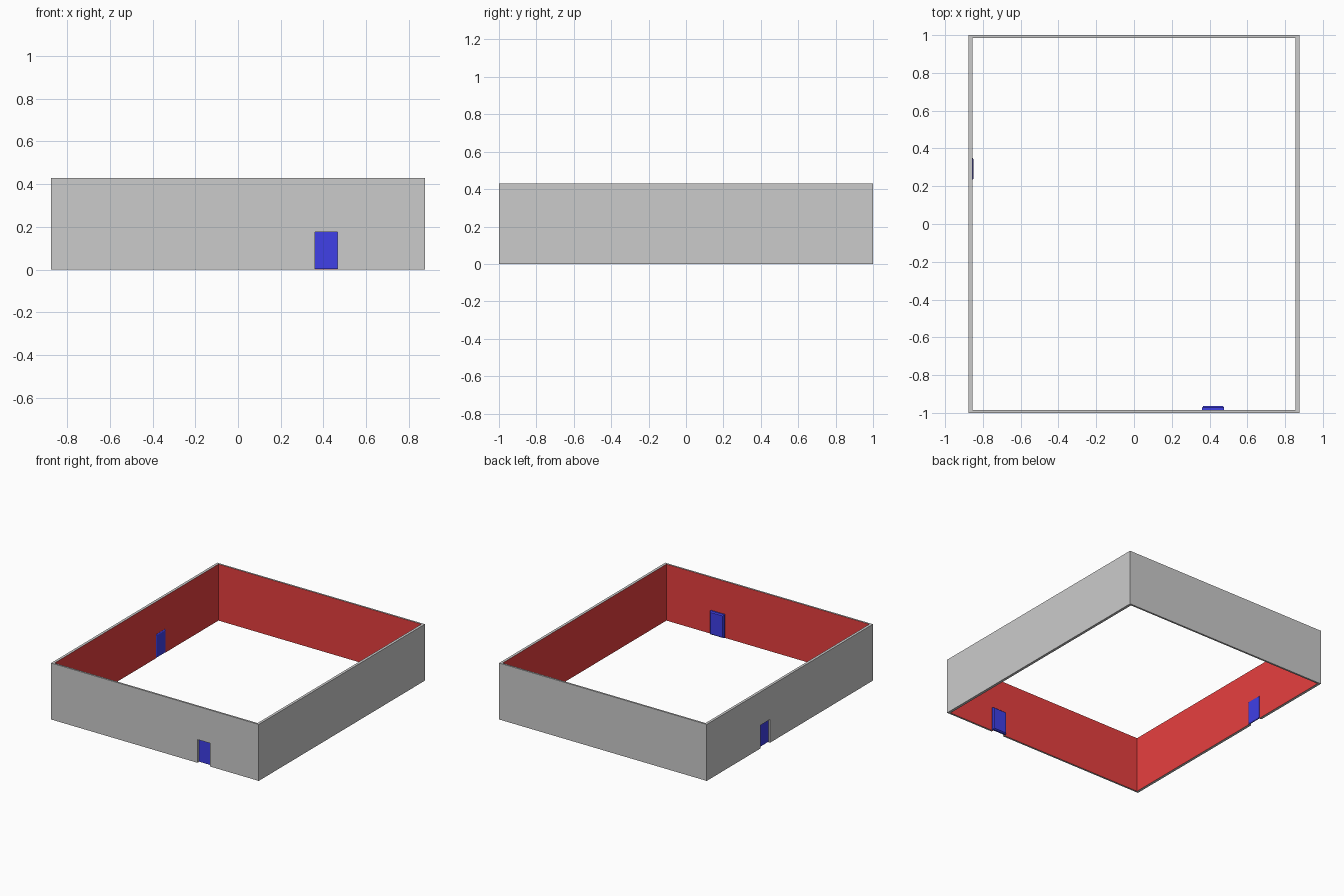
import bpy, bmesh
from math import radians
from mathutils import Matrix

if "Cube" in bpy.data.objects:
    bpy.data.objects.remove(bpy.data.objects["Cube"])

HX, HY, H = 0.875, 1.0, 0.43
T_SIDE, T_END = 0.02, 0.014
DOOR_H = 0.177


def material(name, color):
    m = bpy.data.materials.new(name)
    m.diffuse_color = color
    m.use_nodes = True
    m.node_tree.nodes["Principled BSDF"].inputs["Base Color"].default_value = m.diffuse_color
    return m


grey = material("grey_plaster", (0.6, 0.6, 0.6, 1))
red = material("red_paint", (0.8, 0.05, 0.05, 1))
blue = material("blue_paint", (0.05, 0.05, 0.8, 1))


def finish(name, bm, mats, loc, turn):
    bmesh.ops.recalc_face_normals(bm, faces=bm.faces)
    me = bpy.data.meshes.new(name)
    bm.to_mesh(me)
    bm.free()
    for m in mats:
        me.materials.append(m)
    ob = bpy.data.objects.new(name, me)
    ob.location = loc
    ob.rotation_euler.z = radians(turn)
    bpy.context.collection.objects.link(ob)


# wall: outline with an optional doorway notch, outer face at y=0, red inner face at y=t
def wall(name, half, t, loc, turn, opening=None):
    pts = [(-half, 0)]
    if opening:
        a, b = opening
        pts += [(a, 0), (a, DOOR_H), (b, DOOR_H), (b, 0)]
    pts += [(half, 0), (half, H), (-half, H)]
    bm = bmesh.new()
    outer = [bm.verts.new((u, 0, z)) for u, z in pts]
    inner = [bm.verts.new((u, t, z)) for u, z in pts]
    bm.faces.new(outer)
    bm.faces.new(inner).material_index = 1
    for i in range(len(pts)):
        j = (i + 1) % len(pts)
        bm.faces.new((outer[i], outer[j], inner[j], inner[i]))
    finish(name, bm, [grey, red], loc, turn)


# door: slab set back in the doorway, with a chamfered raised panel inside
def door(name, a, b, y0, y1, loc, turn):
    bm = bmesh.new()
    z0, z1 = 0.003, DOOR_H + 0.004
    mid = y0 + (y1 - y0) * 0.6
    bmesh.ops.create_cube(bm, size=1, matrix=Matrix.Translation(
        ((a + b) / 2, (y0 + mid) / 2, (z0 + z1) / 2)) @ Matrix.Diagonal((b - a, mid - y0, z1 - z0, 1)))
    face = max(bm.faces, key=lambda f: f.calc_center_median().y)
    bmesh.ops.inset_region(bm, faces=[face], thickness=0.01, depth=y1 - mid)
    finish(name, bm, [blue], loc, turn)


front, left = (0, -HY, 0), (-HX, 0, 0)
wall("front_wall", HX - T_SIDE, T_END, front, 0, (0.36, 0.466))
wall("back_wall", HX - T_SIDE, T_END, (0, HY, 0), 180)
wall("left_wall", HY, T_SIDE, left, -90, (-0.35, -0.238))
wall("right_wall", HY, T_SIDE, (HX, 0, 0), 90)
door("front_door", 0.36, 0.477, 0.016, 0.036, front, 0)
door("left_door", -0.35, -0.234, 0.0145, 0.025, left, -90)
